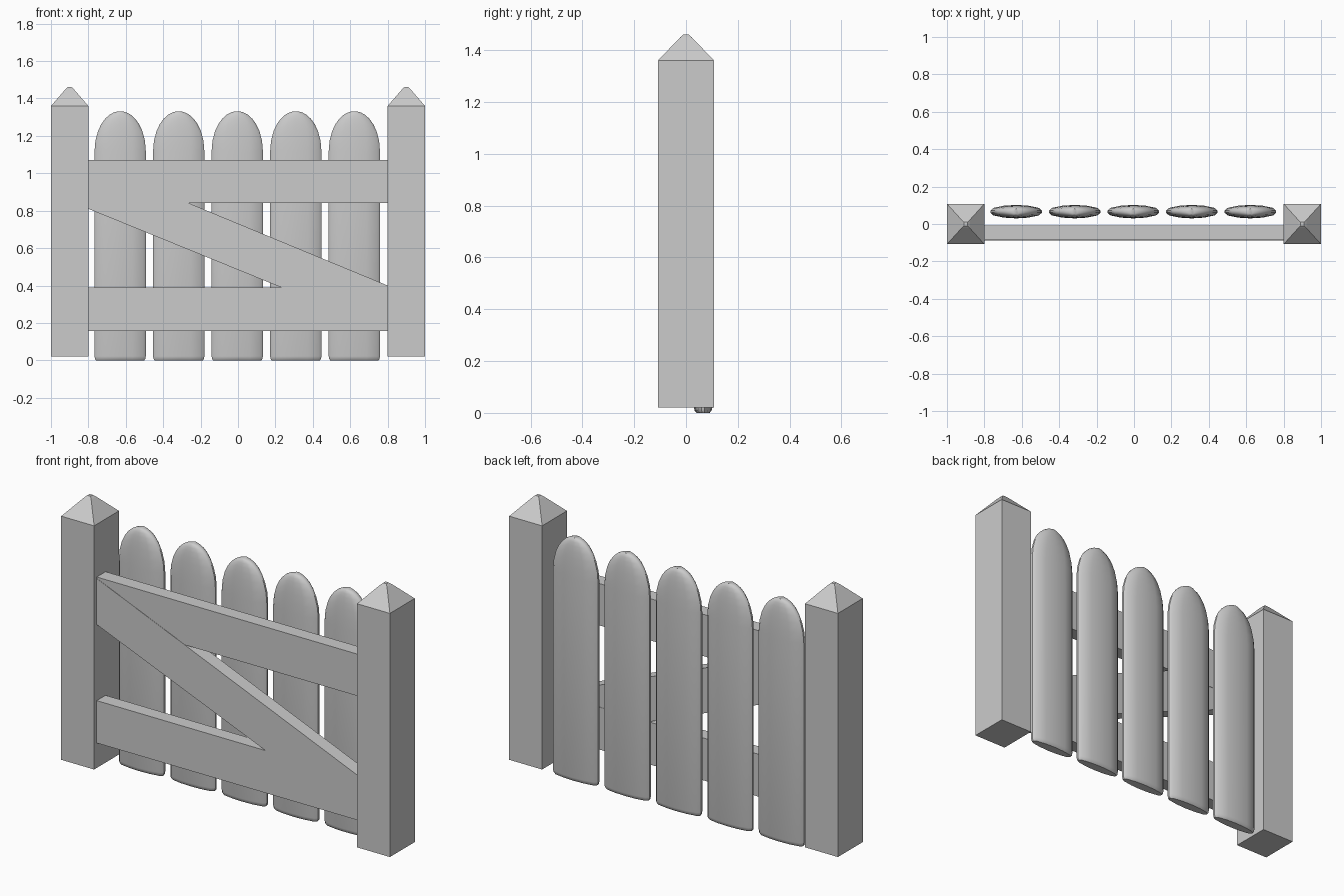
import bpy, math
from math import radians

if "Cube" in bpy.data.objects:
    bpy.data.objects.remove(bpy.data.objects["Cube"])


def make_object(name, verts, faces, smooth=None):
    mesh = bpy.data.meshes.new(name)
    mesh.from_pydata(verts, [], faces)
    mesh.update()
    obj = bpy.data.objects.new(name, mesh)
    bpy.context.collection.objects.link(obj)
    if smooth:
        bpy.ops.object.select_all(action='DESELECT')
        bpy.context.view_layer.objects.active = obj
        obj.select_set(True)
        bpy.ops.object.shade_smooth_by_angle(angle=radians(smooth))
    return obj


def loft(name, rings, smooth=None):
    """Skin a stack of equal-length rings and cap both ends."""
    n = len(rings[0])
    verts = [p for ring in rings for p in ring]
    faces = [(k * n + i, k * n + (i + 1) % n, (k + 1) * n + (i + 1) % n, (k + 1) * n + i)
             for k in range(len(rings) - 1) for i in range(n)]
    faces.append(tuple(reversed(range(n))))
    faces.append(tuple(range((len(rings) - 1) * n, len(rings) * n)))
    return make_object(name, verts, faces, smooth)


def post(name, cx):
    # square post with a slightly blunted pyramid cap
    levels = [(0.02, 0.1, 0.108), (1.36, 0.1, 0.108), (1.45, 0.022, 0.022), (1.461, 0.010, 0.010)]
    rings = [[(cx + sx * hx, sy * hy, z) for sx, sy in ((-1, -1), (1, -1), (1, 1), (-1, 1))]
             for z, hx, hy in levels]
    loft(name, rings)


def picket(name, cx):
    # lens-shaped cross-section swept up into a rounded top
    half = [(0.137, 0.006), (0.122, 0.020), (0.065, 0.032), (0.0, 0.036)]
    back = half + [(-x, y) for x, y in half[-2::-1]]
    section = back + [(-x, -y) for x, y in back]
    levels = [(0.002, 0.94, 0.70), (0.008, 0.985, 0.90), (0.022, 1, 1), (1.12, 1, 1)]
    for a in (15, 30, 42, 54, 65, 75, 84):
        t = radians(a)
        levels.append((1.12 + 0.212 * math.sin(t), math.cos(t), 0.25 + 0.75 * math.cos(t) ** 0.6))
    rings = [[(cx + x * sx, 0.066 + y * sy, z) for x, y in section] for z, sx, sy in levels]
    rings[0] = [(x, y, 0.0) for x, y, z in rings[0]]
    loft(name, rings, 40)


def board(name, profile, y0, y1):
    # flat board extruded in depth from a front profile
    loft(name, [[(x, y, z) for x, z in profile] for y in (y1, y0)])


# gate posts
post("left_post", -0.9)
post("right_post", 0.9)

# pickets
for i in range(5):
    picket(f"picket_{i + 1}", -0.63 + i * 0.313)

# horizontal rails and diagonal brace
for name, z0, z1 in (("lower_rail", 0.157, 0.39), ("upper_rail", 0.84, 1.07)):
    board(name, [(-0.8, z0), (0.8, z0), (0.8, z1), (-0.8, z1)], -0.085, -0.008)
board("diagonal_brace", [(-0.8, 0.81), (0.8, 0.158), (0.8, 0.40), (-0.8, 1.063)], -0.087, -0.010)
